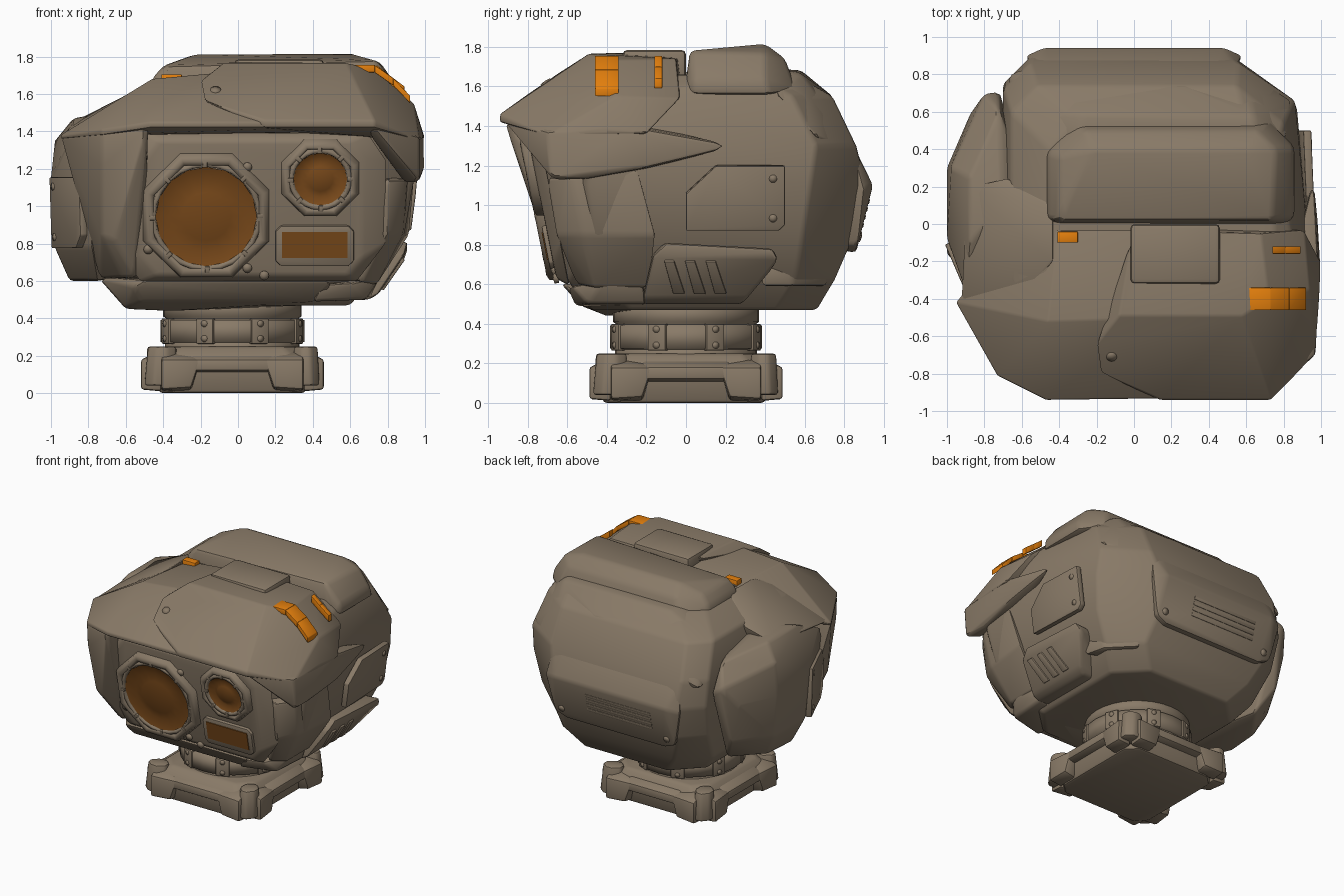
import bpy, bmesh, math
from mathutils import Vector


def material(name, rgb):
    m = bpy.data.materials.new(name)
    m.diffuse_color = (*rgb, 1)
    return m


BODY = material("warm grey brown", (0.25, 0.195, 0.137))
ORANGE = material("bright orange", (0.78, 0.215, 0.004))
AMBER = material("dark amber lens", (0.2, 0.07, 0.011))


def finish(name, bm, mat=BODY, bevel=0.0, recalc=True):
    """Bevel the creases, mark smooth and sharp edges, make the object."""
    if recalc:
        bmesh.ops.recalc_face_normals(bm, faces=bm.faces)
    if bevel:
        edges = [e for e in bm.edges if e.is_manifold and e.calc_face_angle(0) > 0.3]
        bmesh.ops.bevel(bm, geom=edges, offset=bevel, segments=2, profile=0.5,
                        affect='EDGES', clamp_overlap=True)
    for f in bm.faces:
        f.smooth = True
    for e in bm.edges:
        e.smooth = e.is_manifold and e.calc_face_angle(0) < 0.5
    me = bpy.data.meshes.new(name)
    bm.to_mesh(me)
    bm.free()
    me.materials.append(mat)
    ob = bpy.data.objects.new(name, me)
    bpy.context.collection.objects.link(ob)
    return ob


def hull(name, pts, bevel=0.02, mat=BODY):
    bm = bmesh.new()
    for p in pts:
        bm.verts.new(p)
    r = bmesh.ops.convex_hull(bm, input=bm.verts)
    junk = {g for g in r["geom_interior"] + r["geom_unused"] if isinstance(g, bmesh.types.BMVert)}
    bmesh.ops.delete(bm, geom=list(junk), context='VERTS')
    bmesh.ops.dissolve_limit(bm, angle_limit=0.05, verts=bm.verts, edges=bm.edges)
    return finish(name, bm, mat, bevel)


def octagon(z, x0, x1, y0, y1, cx=0.2, cf=0.2, cb=0.2, cl=None, tb=0.0):
    """Chamfered rectangle at height z: front, back, left cuts and a taper of the back right."""
    cl = cx if cl is None else cl
    return [(x0 + cl, y0, z), (x1 - cx, y0, z), (x1, y0 + cf, z), (x1 - tb, y1 - cb, z),
            (x1 - cx - tb, y1, z), (x0 + cl, y1, z), (x0, y1 - min(cb, cl), z), (x0, y0 + cf, z)]


def box(name, x0, x1, y0, y1, z0, z1, bevel=0.015, mat=BODY):
    return hull(name, [(x, y, z) for x in (x0, x1) for y in (y0, y1) for z in (z0, z1)], bevel, mat)


def plate(name, origin, u, v, outline, thick, bevel=0.008, mat=BODY):
    """Prism of a convex outline in the plane u, v, raised along u x v."""
    o, u, v = Vector(origin), Vector(u).normalized(), Vector(v).normalized()
    n = u.cross(v).normalized()
    return hull(name, [o + u * a + v * b + n * h for a, b in outline for h in (-0.03, thick)], bevel, mat)


def rect(x0, x1, y0, y1, c=0.0):
    if not c:
        return [(x0, y0), (x1, y0), (x1, y1), (x0, y1)]
    return [p[:2] for p in octagon(0, x0, x1, y0, y1, c, c, c)]


def lathe(name, origin, u, v, n, profile, mat=BODY, phase=0.0):
    """Turn (radius, height) pairs around u x v; radius 0 closes an end."""
    o, u, v = Vector(origin), Vector(u).normalized(), Vector(v).normalized()
    w = u.cross(v)
    bm = bmesh.new()
    rings = []
    for r, h in profile:
        angs = [2 * math.pi * i / n + phase for i in range(n if r else 1)]
        rings.append([bm.verts.new(o + u * r * math.cos(a) + v * r * math.sin(a) + w * h) for a in angs])
    for a, b in zip(rings, rings[1:]):
        for i in range(n):
            j = (i + 1) % n
            if len(a) == 1:
                bm.faces.new([a[0], b[j], b[i]])
            elif len(b) == 1:
                bm.faces.new([a[i], a[j], b[0]])
            else:
                bm.faces.new([a[i], a[j], b[j], b[i]])
    return finish(name, bm, mat, recalc=False)


X, Y, Z = (1, 0, 0), (0, 1, 0), (0, 0, 1)

# Head shell
hull("head_shell",
     octagon(0.47, -0.5, 0.6, -0.48, 0.66, 0.2) + octagon(0.62, -0.62, 0.72, -0.6, 0.75, 0.2)
     + octagon(0.85, -0.68, 0.89, -0.66, 0.85, 0.36, 0.2, 0.26, 0.16, 0.06)
     + octagon(1.1, -0.7, 0.93, -0.7, 0.91, 0.36, 0.2, 0.28, 0.16, 0.06)
     + octagon(1.3, -0.7, 0.97, -0.73, 0.86, 0.3, 0.25, 0.2, 0.14, 0.11)
     + octagon(1.55, -0.66, 0.9, -0.6, 0.74, 0.25, 0.3, 0.2, 0.14, 0.1)
     + octagon(1.66, -0.45, 0.75, -0.45, 0.55, 0.15))

# Brow visor: lower left layer, raised right layer, cheeks
hull("visor_left", [(-0.47, -0.94, 1.42), (-0.47, -0.94, 1.45), (0.3, -0.93, 1.42), (0.3, -0.93, 1.45),
                    (-0.73, -0.81, 1.38), (-0.73, -0.81, 1.41), (-0.95, -0.42, 1.38), (-0.95, -0.42, 1.36),
                    (-0.67, -0.4, 1.55), (-0.46, -0.52, 1.68), (-0.4, -0.03, 1.67), (0.2, -0.5, 1.74),
                    (0.2, -0.03, 1.73), (-0.7, -0.1, 1.5), (-0.5, -0.2, 1.38), (0.3, -0.3, 1.38),
                    (0.3, -0.75, 1.395), (-0.5, -0.75, 1.395)])
hull("visor_right", [(0.14, -0.94, 1.42), (0.14, -0.94, 1.46), (0.73, -0.94, 1.42), (0.73, -0.94, 1.46),
                     (-0.18, -0.8, 1.56), (-0.2, -0.64, 1.67), (-0.08, -0.49, 1.765), (0.0, -0.33, 1.77),
                     (0.58, -0.49, 1.765), (0.72, -0.4, 1.735), (0.97, -0.7, 1.35), (0.94, -0.35, 1.55),
                     (0.99, -0.4, 1.38), (0.68, -0.05, 1.74), (0.91, -0.03, 1.54), (1.0, -0.2, 1.36),
                     (0.0, -0.03, 1.75), (0.5, -0.3, 1.38), (0.2, -0.75, 1.4), (0.75, -0.7, 1.38)])
hull("right_cheek", [(0.72, -0.93, 1.43), (0.7, -0.86, 1.39), (0.97, -0.7, 1.37), (0.97, -0.68, 1.13),
                     (0.89, -0.62, 1.13), (0.95, -0.5, 1.13), (0.99, -0.3, 1.4), (0.995, -0.2, 1.19),
                     (0.85, -0.2, 1.18), (0.98, 0.05, 1.25), (0.8, -0.4, 1.45), (0.96, 0.25, 1.3)])
hull("left_cheek", [(-0.48, -0.92, 1.42), (-0.73, -0.81, 1.39), (-0.73, -0.8, 1.22), (-0.66, -0.79, 1.24),
                    (-0.66, -0.72, 0.82), (-0.73, -0.7, 0.84), (-0.95, -0.42, 1.37), (-0.88, -0.42, 1.2),
                    (-0.79, -0.5, 0.85), (-0.74, -0.4, 0.61), (-0.62, -0.58, 0.62), (-0.55, -0.62, 0.62),
                    (-0.5, -0.4, 1.38), (-0.5, -0.4, 0.62)])
hull("right_side_panel", [(0.8, -0.71, 1.14), (0.9, -0.58, 1.14), (0.8, -0.66, 0.85), (0.88, -0.52, 0.85),
                          (0.66, -0.56, 0.6), (0.74, -0.46, 0.58), (0.945, -0.24, 1.18), (0.915, -0.15, 0.85),
                          (0.74, -0.18, 0.58), (0.5, -0.4, 0.6), (0.5, -0.4, 1.14)])
box("crown_panel", -0.02, 0.46, -0.32, 0.0, 1.6, 1.785, 0.025)

# Top block and rear cowl
hull("top_block", [(-0.48, 0.03, 1.56), (-0.43, -0.01, 1.56), (0.8, -0.01, 1.56), (0.86, 0.04, 1.56),
                   (0.86, 0.42, 1.56), (0.72, 0.56, 1.58), (-0.33, 0.56, 1.58), (-0.48, 0.4, 1.56),
                   (-0.46, 0.03, 1.68), (-0.4, 0.02, 1.75), (0.74, 0.02, 1.78), (0.85, 0.04, 1.64),
                   (0.85, 0.4, 1.64), (0.76, 0.4, 1.77), (-0.22, 0.4, 1.815), (0.6, 0.4, 1.815),
                   (-0.4, 0.36, 1.75), (-0.46, 0.38, 1.68), (-0.26, 0.5, 1.74), (0.66, 0.5, 1.74)], 0.025)
hull("rear_cowl", [(-0.3, 0.45, 1.69), (0.65, 0.45, 1.69), (-0.27, 0.59, 1.68), (0.64, 0.58, 1.67),
                   (0.82, 0.45, 1.57), (-0.6, 0.3, 1.55), (-0.68, 0.3, 1.4), (-0.68, 0.81, 1.25),
                   (-0.55, 0.84, 1.34), (0.25, 0.74, 1.55), (0.62, 0.71, 1.5), (0.85, 0.66, 1.34),
                   (0.66, 0.79, 1.28), (-0.5, 0.6, 1.58)], 0.025)

# Rear panel with vent and screws
hull("rear_panel", [(s * x, y, z) for s in (-1, 1) for x, y, z in
                    ((0.44, 0.75, 1.5), (0.55, 0.84, 1.3), (0.48, 0.945, 1.1), (0.58, 0.9, 1.08),
                     (0.52, 0.87, 0.8), (0.42, 0.86, 0.76), (0.4, 0.6, 1.4), (0.4, 0.6, 0.8))])
REAR_V = (0, 0.24, 1)
for i in range(4):
    plate("rear_vent_bar", (-0.06, 0.884 + 0.01 * i, 0.9 + 0.04 * i), (-1, 0, 0), REAR_V,
          rect(-0.28, 0.28, -0.012, 0.012), 0.014, 0.004)
for x in (-0.45, 0.45):
    lathe("rear_screw", (x, 0.877, 0.84), (-1, 0, 0), REAR_V, 12, [(0.025, -0.01), (0.025, 0.008), (0, 0.012)])

# Left side pod, shoulder and hatch
hull("left_pod", [(-0.7, 0.1, 1.5), (-0.88, -0.1, 1.47), (-0.88, 0.25, 1.47), (-0.72, 0.6, 1.4),
                  (-0.9, -0.36, 1.36), (-0.98, 0.3, 1.35), (-0.8, 0.7, 1.25), (-0.72, 0.71, 1.2),
                  (-1.0, -0.08, 1.15), (-1.0, 0.3, 1.1), (-0.87, 0.6, 1.1), (-0.81, -0.52, 1.15),
                  (-0.98, -0.05, 0.78), (-0.97, 0.3, 0.78), (-0.78, -0.5, 0.78), (-0.8, 0.6, 0.8),
                  (-0.9, 0.0, 0.6), (-0.88, 0.25, 0.6), (-0.75, -0.35, 0.6), (-0.7, 0.5, 0.62),
                  (-0.6, 0.0, 0.62), (-0.6, 0.3, 1.4)])
hull("left_shoulder", [(-0.43, -0.2, 1.68), (-0.43, 0.1, 1.68), (-0.68, 0.25, 1.53), (-0.6, -0.4, 1.57),
                       (-0.93, -0.42, 1.39), (-0.9, 0.2, 1.44), (-0.5, 0.1, 1.2), (-0.5, -0.3, 1.2)])
HU, HV = (0.19, -0.44, 0), (-0.03, 0, 1)
hatch = [(-0.2, -0.19), (0.13, -0.19), (0.2, -0.12), (0.2, 0.14), (0.15, 0.19), (-0.2, 0.19)]
plate("left_hatch", (-0.913, -0.288, 0.965), HU, HV, hatch, 0.014)
for b in (-0.13, 0.14):
    lathe("hatch_screw", Vector((-0.913, -0.288, 0.965)) + Vector(HU).normalized() * -0.15 + Vector(HV) * b,
          HU, HV, 12, [(0.02, 0), (0.02, 0.018), (0, 0.022)])

# Right side hatch and vent box
plate("right_hatch", (0.924, 0.25, 1.04), (-0.04, 1, 0), (0.13, 0, 1),
      [(-0.25, -0.17), (0.22, -0.17), (0.25, -0.14), (0.25, 0.16), (-0.1, 0.16), (-0.25, 0.02)], 0.014)
for z in (0.935, 1.135):
    lathe("hatch_screw", (0.918 + (z - 1.04) * 0.13, 0.44, z), Y, (0.13, 0, 1), 12,
          [(0.02, -0.01), (0.02, 0.018), (0, 0.022)])
hull("right_vent_box", [(0.91, -0.1, 0.81), (0.91, 0.44, 0.78), (0.89, 0.47, 0.72), (0.89, -0.17, 0.74),
                        (0.7, -0.22, 0.5), (0.7, 0.28, 0.5), (0.75, -0.22, 0.53), (0.75, 0.31, 0.53),
                        (0.6, -0.15, 0.8), (0.6, 0.4, 0.78), (0.5, -0.2, 0.5), (0.5, 0.28, 0.5)])
for i in range(3):
    plate("vent_slat", (0.822, -0.06 + i * 0.105, 0.64), Y, (0.14, 0, 0.2),
          [(-0.005, -0.1), (0.055, -0.1), (0.0, 0.1), (-0.05, 0.1)], 0.016, 0.005)
hull("rear_jaw_strip", [(x, y, z) for z in (0.59, 0.71) for x, y in
                        ((0.77, 0.38), (0.73, 0.54), (0.55, 0.72), (0.45, 0.5))])

# Jaw and chin
hull("chin", [(-0.55, -0.6, 0.57), (0.5, -0.6, 0.57), (-0.5, -0.63, 0.6), (0.5, -0.63, 0.6),
              (-0.52, -0.53, 0.49), (0.4, -0.53, 0.49), (-0.6, -0.4, 0.45), (-0.37, -0.4, 0.44),
              (0.4, -0.3, 0.47), (-0.75, -0.3, 0.62), (-0.6, -0.1, 0.46), (0.3, -0.3, 0.6)])
hull("right_jaw", [(0.4, -0.56, 0.49), (0.45, -0.6, 0.58), (0.62, -0.58, 0.59), (0.68, -0.5, 0.5),
                   (0.76, -0.42, 0.62), (0.7, -0.2, 0.5), (0.4, -0.2, 0.49), (0.75, -0.22, 0.62)])

# Face plate on a leaning plane
FV = Vector((0, -0.2, 1)).normalized()


def face(x, z, d=0.0):
    return (x, -0.75 + (1.1 - z) * 0.2 - d, z)


outer = [(-0.5, 1.4), (0.7, 1.4), (0.8, 1.25), (0.8, 0.8), (0.64, 0.59), (-0.53, 0.59), (-0.66, 0.78), (-0.66, 1.27)]
inner = [(-0.42, 1.35), (0.6, 1.35), (0.67, 1.25), (0.66, 0.72), (0.58, 0.63), (-0.43, 0.63), (-0.52, 0.74), (-0.52, 1.22)]
hull("face_plate", [face(x, z, -0.06) for x, z in outer] + [face(x, z) for x, z in inner])

# Round sunken lenses in octagonal bezels
for name, x, z, r, w in (("main", -0.17, 0.95, 0.265, 0.37), ("small", 0.44, 1.15, 0.137, 0.23)):
    o = face(x, z)
    lathe(name + "_bezel", o, X, FV, 8, [(w, -0.02), (w - 0.015, 0.035), (w - 0.04, 0.045),
                                       (r + 0.04, 0.04), (r + 0.03, -0.01)], BODY, math.pi / 8)
    lathe(name + "_lens_ring", o, X, FV, 24, [(r + 0.04, -0.01), (r + 0.03, 0.04), (r + 0.008, 0.04), (r, 0.0)])
    lathe(name + "_lens", o, X, FV, 16, [(r + 0.006, 0.03), (r * 0.74, 0.008), (r * 0.5, 0.022), (0, 0.032)], AMBER)
    for i in range(8):
        a = math.pi / 4 * i + 0.02
        u = Vector(X) * math.cos(a) + FV * math.sin(a)
        v = Vector(X) * -math.sin(a) + FV * math.cos(a)
        plate(name + "_lens_clip", o, u, v, rect(r + 0.005, r + 0.04, -0.012, 0.012), 0.046, 0.004)

# Rectangular lamp and face screws
plate("lamp_frame", face(0.41, 0.79), X, FV, rect(-0.21, 0.21, -0.11, 0.11, 0.03), 0.022)
plate("lamp", face(0.41, 0.79, 0.022), X, FV, rect(-0.175, 0.175, -0.068, 0.073), 0.006, 0, AMBER)
for x, z in ((-0.48, 0.77), (0.05, 1.21), (0.05, 0.67), (0.14, 0.63)):
    lathe("face_screw", face(x, z), X, FV, 12, [(0.025, -0.01), (0.025, 0.012), (0, 0.018)])
lathe("visor_screw", (-0.12, -0.705, 1.615), X, (0, 0.82, 0.57), 12, [(0.028, -0.02), (0.028, 0.012), (0, 0.016)])


# Orange marker lights
def marker(name, y0, y1, path, depth=0.05):
    for (xa, za), (xb, zb) in zip(path, path[1:]):
        hull(name, [(x, y, z - d) for x, z in ((xa, za), (xb, zb)) for y in (y0, y1) for d in (0, depth)],
             0.004, ORANGE)


marker("shoulder_light", -0.46, -0.34, [(0.595, 1.755), (0.73, 1.755), (0.83, 1.685), (0.92, 1.59)], 0.04)
marker("small_light", -0.16, -0.12, [(0.74, 1.755), (0.81, 1.7), (0.89, 1.64)], 0.05)
box("left_light", -0.41, -0.3, -0.1, -0.04, 1.62, 1.705, 0.006, ORANGE)

# Neck collars
lathe("neck", (-0.03, 0, 0), X, Y, 32, [(0, 0.2), (0.36, 0.2), (0.36, 0.27), (0.34, 0.28), (0.34, 0.39),
                                        (0.37, 0.41), (0.37, 0.5), (0, 0.5)])
lathe("neck_collar", (-0.03, 0, 0), X, Y, 32, [(0.33, 0.265), (0.385, 0.275), (0.385, 0.39), (0.33, 0.4)])
for i in range(8):
    a = math.pi / 4 * i + math.pi / 8
    u = (-math.sin(a), math.cos(a), 0)
    o = Vector((-0.03 + 0.38 * math.cos(a), 0.38 * math.sin(a), 0.332))
    plate("collar_clamp", o, u, Z, rect(-0.05, 0.05, -0.068, 0.068), 0.012)
    for z in (-0.04, 0.04):
        lathe("clamp_screw", o + Vector((0, 0, z)), u, Z, 10, [(0.018, 0), (0.018, 0.016), (0, 0.02)])

# Base with corner pads and side lugs
hull("base", octagon(0.0, -0.42, 0.36, -0.42, 0.4, 0.08, 0.08, 0.08) + octagon(0.18, -0.46, 0.4, -0.45, 0.43, 0.1, 0.1, 0.1)
     + octagon(0.25, -0.4, 0.34, -0.38, 0.38, 0.1, 0.1, 0.1))
for i in range(4):
    c, s = math.cos(math.pi / 2 * i), math.sin(math.pi / 2 * i)

    def turn(p):
        return (-0.03 + p[0] * c - p[1] * s, p[0] * s + p[1] * c, p[2])
    for k in (-1, 1):
        hull("base_pad", [turn((k * x, y, z)) for x, y, z in
                          ((0.17, -0.47, 0.18), (0.22, -0.48, 0.03), (0.38, -0.49, 0.02), (0.38, -0.49, 0.18),
                           (0.17, -0.38, 0.2), (0.22, -0.38, 0.01), (0.38, -0.38, 0.23), (0.38, -0.38, 0.01))], 0.015)
    hull("base_bar", [turn((x, y, z)) for x in (-0.22, 0.22)
                      for y, z in ((-0.47, 0.12), (-0.47, 0.18), (-0.38, 0.22), (-0.38, 0.1))], 0.012)
    hull("base_lug", [turn(p) for p in octagon(0.04, 0.32, 0.465, -0.47, -0.3, 0.04, 0.05, 0.05)
                      + octagon(0.25, 0.33, 0.455, -0.45, -0.3, 0.04, 0.05, 0.05)], 0.015)
